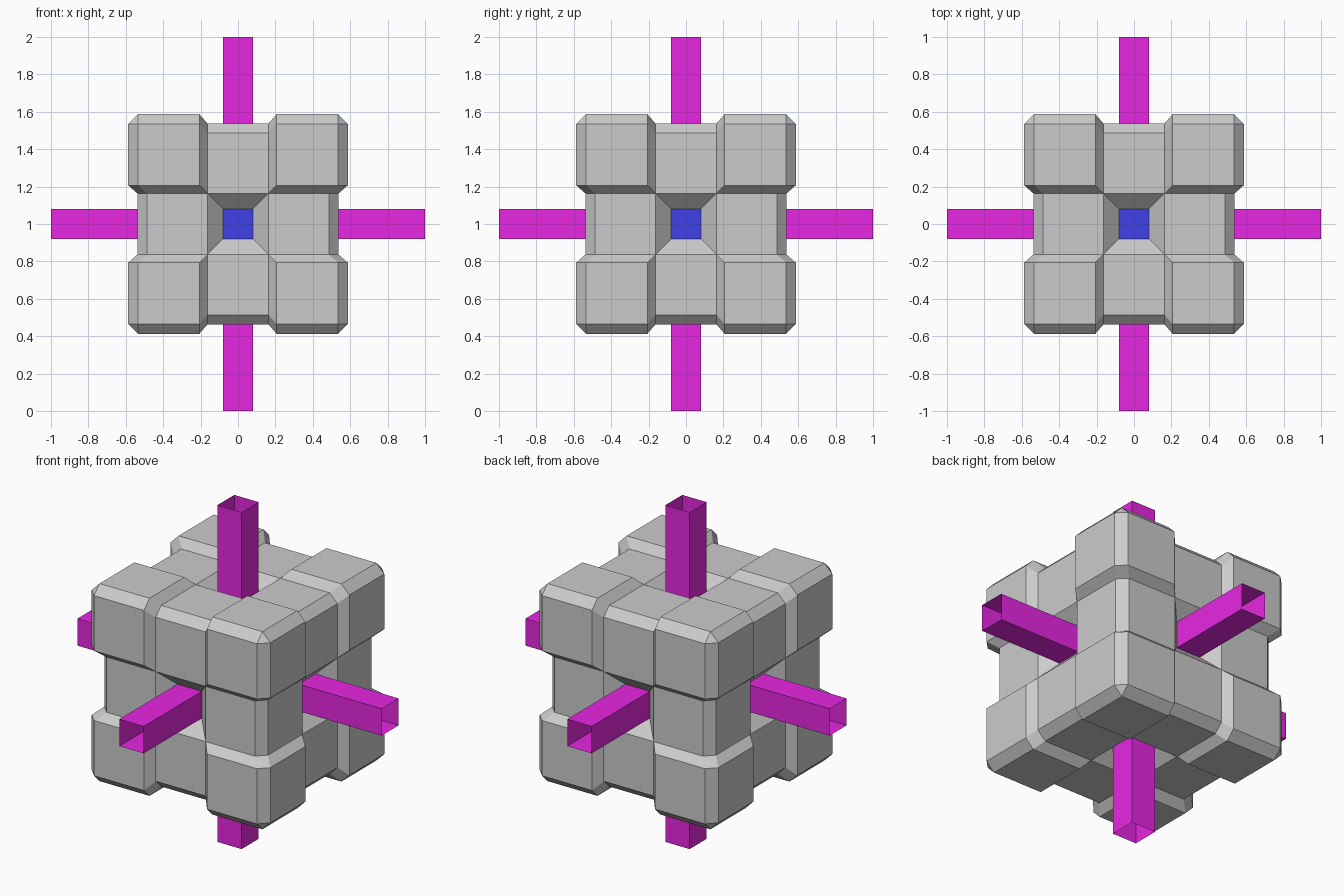
import bpy, bmesh
from math import radians
from mathutils import Matrix
from itertools import permutations, product

if "Cube" in bpy.data.objects:
    bpy.data.objects.remove(bpy.data.objects["Cube"])

CENTRE = (0, 0, 1)
OUT, LIP, INNER = 0.587, 0.535, 0.207      # corner block: face, outer bevel, inner bevel
BAR, BAR_LIP, GAP = 0.538, 0.487, 0.164    # edge bar: face, bevel, half opening
TUBE, SEAT = 0.08, 0.454                   # tube half width, funnel bottom


def colour(name, rgb):
    m = bpy.data.materials.new(name)
    m.diffuse_color = (*rgb, 1)
    m.use_nodes = True
    m.node_tree.nodes["Principled BSDF"].inputs["Base Color"].default_value = m.diffuse_color
    return m


def finish(bm, name, mirror=None, mat=None):
    me = bpy.data.meshes.new(name)
    bm.to_mesh(me)
    bm.free()
    ob = bpy.data.objects.new(name, me)
    ob.location = CENTRE
    bpy.context.collection.objects.link(ob)
    if mirror:
        mod = ob.modifiers.new("mirror", 'MIRROR')
        mod.use_axis = mirror
        mod.use_mirror_merge = False
    if mat:
        me.materials.append(mat)
    return ob


def square(bm, half, z):
    return [bm.verts.new((x * half, y * half, z))
            for x, y in ((-1, -1), (1, -1), (1, 1), (-1, 1))]


def sleeve(bm, a, b):
    for i in range(4):
        j = (i + 1) % 4
        bm.faces.new((a[i], a[j], b[j], b[i]))


purple = colour("purple", (0.8, 0.02, 0.76))
blue = colour("blue", (0.05, 0.05, 0.8))

# Corner blocks: one bevelled block, mirrored to all eight corners
pts = set()
for a, b in product((INNER, LIP), repeat=2):
    pts.update(permutations((a, b, OUT)))
pts.update(permutations((GAP, BAR_LIP, BAR)))
pts.update(permutations((GAP, GAP, BAR)))
pts.add((GAP, GAP, GAP))
bm = bmesh.new()
for p in sorted(pts):
    bm.verts.new(p)
bmesh.ops.convex_hull(bm, input=bm.verts[:])
bmesh.ops.dissolve_limit(bm, angle_limit=radians(2), verts=bm.verts[:], edges=bm.edges[:])
bmesh.ops.recalc_face_normals(bm, faces=bm.faces[:])
finish(bm, "corner_blocks", (True, True, True))

# Edge bars: a chamfered profile swept between corner blocks along each axis
profile = [(GAP, GAP), (BAR, GAP), (BAR, BAR_LIP), (BAR_LIP, BAR), (GAP, BAR)]
for axis, label in enumerate("xyz"):
    bm = bmesh.new()
    rings = []
    for end in (-GAP, GAP):
        ring = []
        for p in profile:
            co = list(p)
            co.insert(axis, end)
            ring.append(bm.verts.new(co))
        rings.append(ring)
    n = len(profile)
    for i in range(n):
        j = (i + 1) % n
        bm.faces.new((rings[0][i], rings[0][j], rings[1][j], rings[1][i]))
    bm.faces.new(rings[0])
    bm.faces.new(rings[1])
    bmesh.ops.recalc_face_normals(bm, faces=bm.faces[:])
    finish(bm, "edge_bars_" + label, tuple(i != axis for i in range(3)))

# On each side: sloped funnel, open square tube and the blue plate inside it
sides = {"top": (0, 'X'), "bottom": (180, 'X'), "front": (90, 'X'),
         "back": (-90, 'X'), "right": (90, 'Y'), "left": (-90, 'Y')}
for side, (angle, axis) in sides.items():
    turn = Matrix.Rotation(radians(angle), 4, axis)

    bm = bmesh.new()
    sleeve(bm, square(bm, TUBE, SEAT), square(bm, GAP, BAR))
    bmesh.ops.reverse_faces(bm, faces=bm.faces[:])
    bm.transform(turn)
    finish(bm, "funnel_" + side)

    bm = bmesh.new()
    sleeve(bm, square(bm, TUBE, SEAT), square(bm, TUBE, 1.0))
    bm.transform(turn)
    finish(bm, "tube_" + side, mat=purple)

    bm = bmesh.new()
    bm.faces.new(square(bm, TUBE, SEAT))
    bm.transform(turn)
    finish(bm, "plate_" + side, mat=blue)
